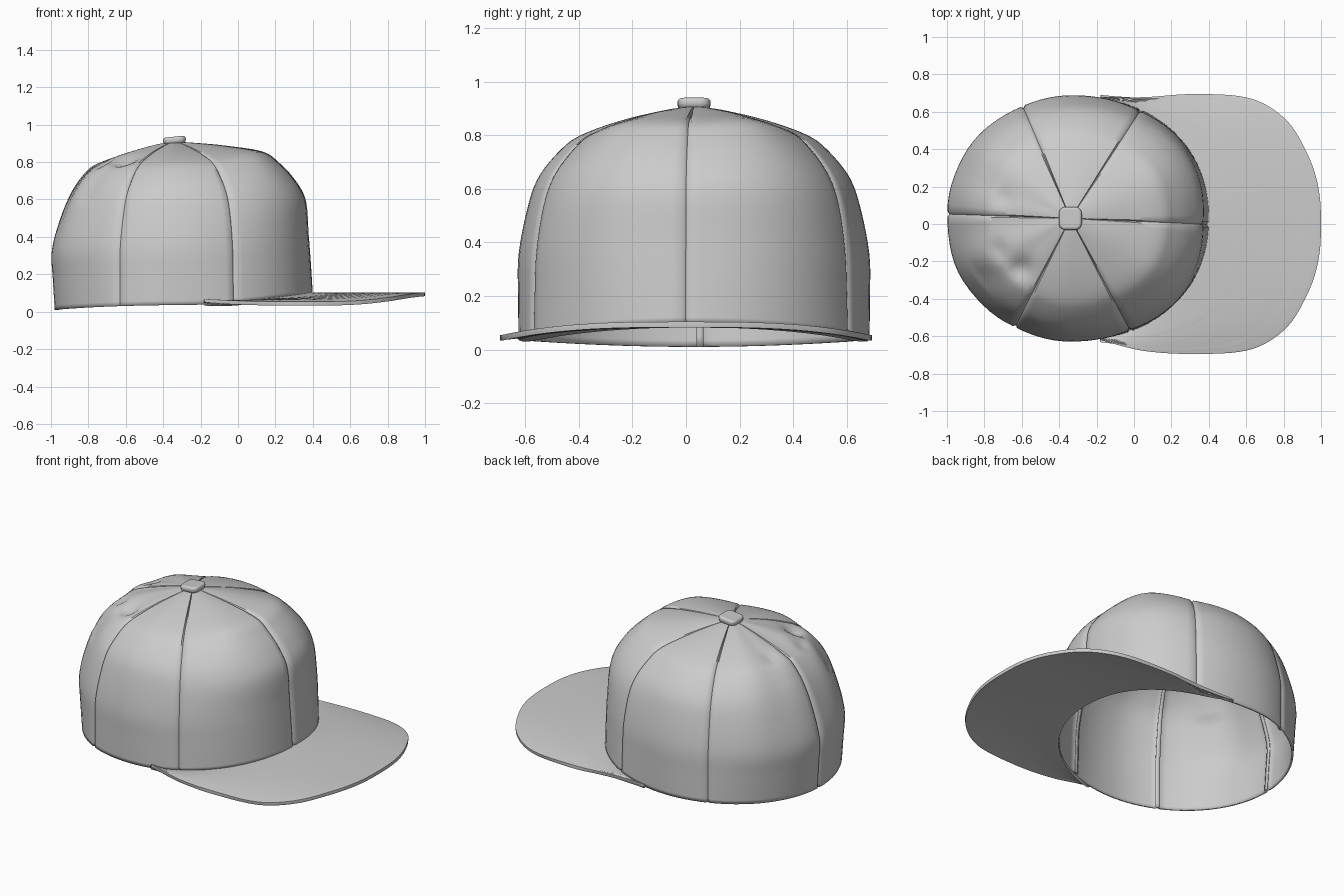
import bpy
from math import cos, sin, radians, exp, pi
from mathutils import Vector

if "Cube" in bpy.data.objects:
    bpy.data.objects.remove(bpy.data.objects["Cube"])

CX, CY = -0.34, 0.03
SEAMS = [-62, -2.5, 57, 113, 178, 243]

# Crown profiles, rim to top: (fraction of rim radius, height)
FRONT = [(1, .10), (.99, .25), (.975, .42), (.955, .6), (.875, .71), (.76, .80),
         (.64, .858), (.36, .89), (.15, .903), (.04, .908)]
BACK = [(.97, .01), (.99, .18), (1, .33), (.93, .5), (.83, .65), (.71, .755),
        (.6, .80), (.38, .85), (.15, .893), (.04, .905)]
SIDE = [(1, .035), (1, .2), (.995, .35), (.945, .52), (.88, .64), (.75, .745),
        (.63, .80), (.4, .855), (.15, .895), (.04, .905)]
# Cloth dents: x, y, size, depth
DENTS = [(-.60, -.24, .055, .04), (-.73, -.14, .05, .025), (-.70, .14, .04, .018),
         (-.80, -.28, .07, .015), (.12, .25, .10, -.008), (.12, -.25, .10, -.008)]


def spline(pts, t):
    """Smooth curve through points, t in 0..1"""
    n = len(pts) - 1
    i = min(int(t * n), n - 1)
    f = t * n - i
    a, b, c, d = [Vector(pts[max(0, min(n, i + k))]) for k in (-1, 0, 1, 2)]
    return 0.5 * (2*b + (c - a)*f + (2*a - 5*b + 4*c - d)*f*f + (3*b - a - 3*c + d)*f**3)


def rim_radius(a):
    c, s = abs(cos(a)), abs(sin(a))
    front = cos(a) > 0
    p = 2.18 if front else 2.0
    return ((c / (.74 if front else .66))**p + (s / .655)**p) ** (-1 / p)


def crown_point(deg, t, d=0.0):
    a = radians(deg)
    c2, s2 = cos(a)**2, sin(a)**2
    k, z = c2 * spline(FRONT if cos(a) > 0 else BACK, t) + s2 * spline(SIDE, t)
    r = rim_radius(a) * k
    x, y = CX + r * cos(a), CY + r * sin(a)
    if t > .4:
        for dx, dy, size, depth in DENTS:
            d -= depth * exp(-((x - dx)**2 + (y - dy)**2) / size**2)
    h = min(1, t * 1.35)          # offset turns from sideways to upward
    out, up = cos(h * pi / 2), sin(h * pi / 2)
    return Vector((x + d * out * cos(a), y + d * out * sin(a), z + d * up))


def make_grid(name, grid, thickness, closed=False, bevel=0, offset=-1):
    n, m = len(grid), len(grid[0])
    faces = [(i*m + j, (i+1) % n*m + j, (i+1) % n*m + j+1, i*m + j+1)
             for i in range(n if closed else n - 1) for j in range(m - 1)]
    mesh = bpy.data.meshes.new(name)
    mesh.from_pydata([p for row in grid for p in row], [], faces)
    ob = bpy.data.objects.new(name, mesh)
    bpy.context.collection.objects.link(ob)
    mod = ob.modifiers.new("thickness", 'SOLIDIFY')
    mod.thickness, mod.offset = thickness, offset
    if bevel:
        b = ob.modifiers.new("round_edge", 'BEVEL')
        b.width, b.segments, b.angle_limit = bevel, 3, radians(50)
    smooth(ob)
    return ob


def smooth(ob):
    bpy.ops.object.select_all(action='DESELECT')
    ob.select_set(True)
    bpy.context.view_layer.objects.active = ob
    bpy.ops.object.shade_smooth_by_angle(angle=radians(50))


# Crown: six panels with a pinched groove at every seam
ROWS = 44
STEPS = [0, .02] + [k / 14 for k in range(1, 14)] + [.98]
columns = []
for i, s in enumerate(SEAMS):
    e = SEAMS[i + 1] if i < 5 else SEAMS[0] + 360
    for f in STEPS:
        deg = s + (e - s) * f
        col = []
        for j in range(ROWS + 1):
            t = j / ROWS
            puff = .016 * (sin(pi * f) - .6) * max(0, sin(pi * min(1, t * 1.05)))
            groove = -.011 if f == 0 else 0
            # soft folds in the rear panels, fading towards rim and button
            fold = .007 * sin(radians(deg * 11)) * max(0, -cos(radians(deg))) * sin(pi * t)**2
            col.append(crown_point(deg, t, puff + groove + fold))
        columns.append(col)
make_grid("crown", columns, .011, closed=True)

# Tape covering the seams inside
for i, s in enumerate(SEAMS):
    tape = [[crown_point(s + w, t / 30, -.019 - .0096 * max(0, sin(pi * min(1, t / 30 * 1.05))))
             for t in range(30)] for w in (-1.2, 0, 1.2)]
    make_grid(f"seam_tape_{i + 1}", tape, .004)

# Brim: sheet between the crown rim and the outer outline, drooping at the sides
HALF = [(.985, .2), (.925, .38), (.81, .56), (.62, .672), (.33, .695), (.05, .678)]
TIP = 76
left, right = crown_point(TIP, 0), crown_point(-TIP, 0)
outline = ([(left.x, left.y + .006)] + HALF[::-1] + [(1.0, 0)]
           + [(x, -y) for x, y in HALF] + [(right.x, right.y - .006)])
U, V = 96, 24
brim = []
for i in range(U + 1):
    u = i / U
    inner = crown_point(TIP * (1 - 2 * u), 0, -.008)
    o = spline(outline, u)
    edge_z = .104 - .05 * min(1, abs(o.y) / .69)**3
    row = []
    for j in range(V + 1):
        v = j / V
        x, y = inner.x + (o.x - inner.x) * v, inner.y + (o.y - inner.y) * v
        flat = .104 - .05 * min(1, abs(y) / .69)**3
        z = (inner.z + .004) * (1 - v)**2 + flat * (1 - (1 - v)**2)
        # shallow stitch rows
        if j in (9, 11, 13, 15, 17, 19):
            z -= .0012
        row.append(Vector((x, y, z)))
    brim.append(row)
make_grid("brim", brim, .021, bevel=.007)

# Top button: a soft rounded square
bpy.ops.mesh.primitive_cube_add(size=1, location=(CX, CY, .916), rotation=(0, radians(-6), 0))
button = bpy.context.object
button.name = "top_button"
button.scale = (.126, .126, .04)
bpy.ops.object.transform_apply(location=False, rotation=False, scale=True)
for v in button.data.vertices:       # pinch the underside slightly
    if v.co.z < 0:
        v.co.x *= .94
        v.co.y *= .94
# round the upright corners first, then the rims
weights = button.data.attributes.new("bevel_weight_edge", 'FLOAT', 'EDGE')
for e in button.data.edges:
    a, b = (button.data.vertices[k].co for k in e.vertices)
    weights.data[e.index].value = 1.0 if abs(a.z - b.z) > .01 else 0.0
corner = button.modifiers.new("corners", 'BEVEL')
corner.limit_method, corner.width, corner.segments = 'WEIGHT', .035, 5
rim = button.modifiers.new("rims", 'BEVEL')
rim.width, rim.segments, rim.angle_limit = .016, 4, radians(40)
smooth(button)
